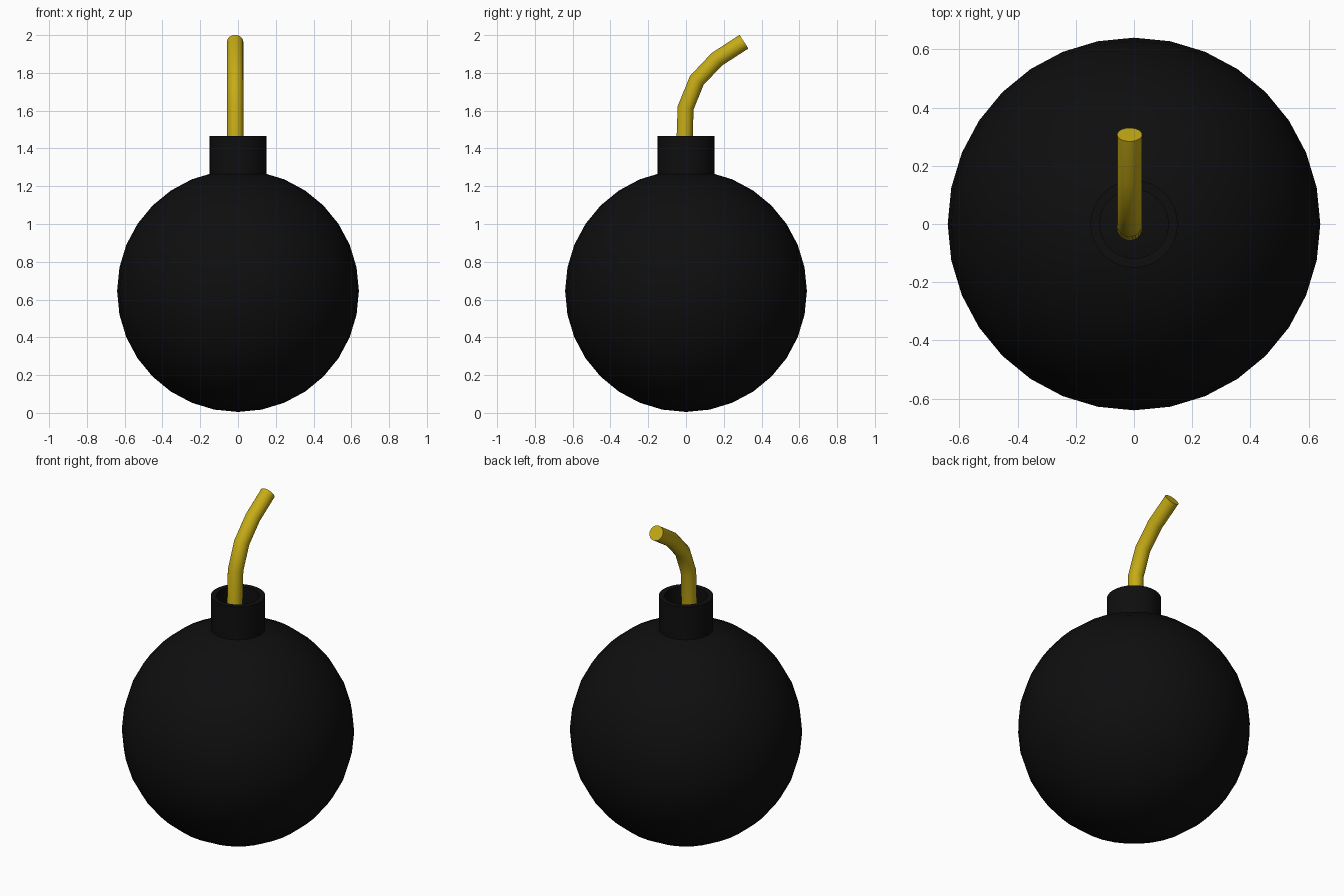
import bpy, bmesh, math
from mathutils import Vector

cube = bpy.data.objects.get("Cube")
if cube:
    bpy.data.objects.remove(cube, do_unlink=True)


def make_material(name, rgb):
    mat = bpy.data.materials.new(name)
    mat.use_nodes = True
    mat.diffuse_color = (*rgb, 1)
    bsdf = mat.node_tree.nodes["Principled BSDF"]
    bsdf.inputs["Base Color"].default_value = (*rgb, 1)
    bsdf.inputs["Roughness"].default_value = 0.6
    return mat


def finish(name, bm, mat, angle=30):
    bmesh.ops.recalc_face_normals(bm, faces=bm.faces)
    mesh = bpy.data.meshes.new(name)
    bm.to_mesh(mesh)
    bm.free()
    mesh.materials.append(mat)
    obj = bpy.data.objects.new(name, mesh)
    bpy.context.collection.objects.link(obj)
    bpy.ops.object.select_all(action='DESELECT')
    obj.select_set(True)
    bpy.context.view_layer.objects.active = obj
    bpy.ops.object.shade_smooth_by_angle(angle=math.radians(angle))
    return obj


def add_ring(bm, center, radius, u, v, sides):
    turns = [math.tau * i / sides for i in range(sides)]
    return [bm.verts.new(center + radius * (math.cos(a) * u + math.sin(a) * v))
            for a in turns]


def bridge(bm, a, b):
    n = len(a)
    for i in range(n):
        j = (i + 1) % n
        bm.faces.new((a[i], a[j], b[j], b[i]))


X, Y, Z = Vector((1, 0, 0)), Vector((0, 1, 0)), Vector((0, 0, 1))
black = make_material("black iron", (0.0045, 0.0045, 0.005))
yellow = make_material("yellow cord", (0.56, 0.41, 0.008))

# Round body
bm = bmesh.new()
bmesh.ops.create_uvsphere(bm, u_segments=32, v_segments=16, radius=0.64)
bmesh.ops.translate(bm, verts=bm.verts, vec=Z * 0.645)
finish("body", bm, black)

# Hollow neck: outer wall, rim, inner wall and lower end
bm = bmesh.new()
profile = [(0.15, 1.2), (0.15, 1.465), (0.118, 1.465), (0.118, 1.2)]
rings = [add_ring(bm, Z * z, r, X, Y, 32) for r, z in profile]
for i in range(len(rings)):
    bridge(bm, rings[i], rings[(i + 1) % len(rings)])
finish("neck", bm, black)

# Bent fuse: rings mitred across each bend, capped at both ends
path = [Vector((-0.015, y, z)) for y, z in
        [(-0.014, 1.25), (-0.002, 1.615), (0.057, 1.76), (0.163, 1.872), (0.307, 1.965)]]
radius, bm, rings = 0.043, bmesh.new(), []
for i, p in enumerate(path):
    before = (p - path[max(i - 1, 0)]).normalized()
    after = (path[min(i + 1, len(path) - 1)] - p).normalized()
    along = (before + after).normalized()
    across = along.cross(X)
    rings.append(add_ring(bm, p, radius, X, across, 24))
for a, b in zip(rings, rings[1:]):
    bridge(bm, a, b)
bm.faces.new(rings[0])
bm.faces.new(rings[-1])
finish("fuse", bm, yellow, 40)
